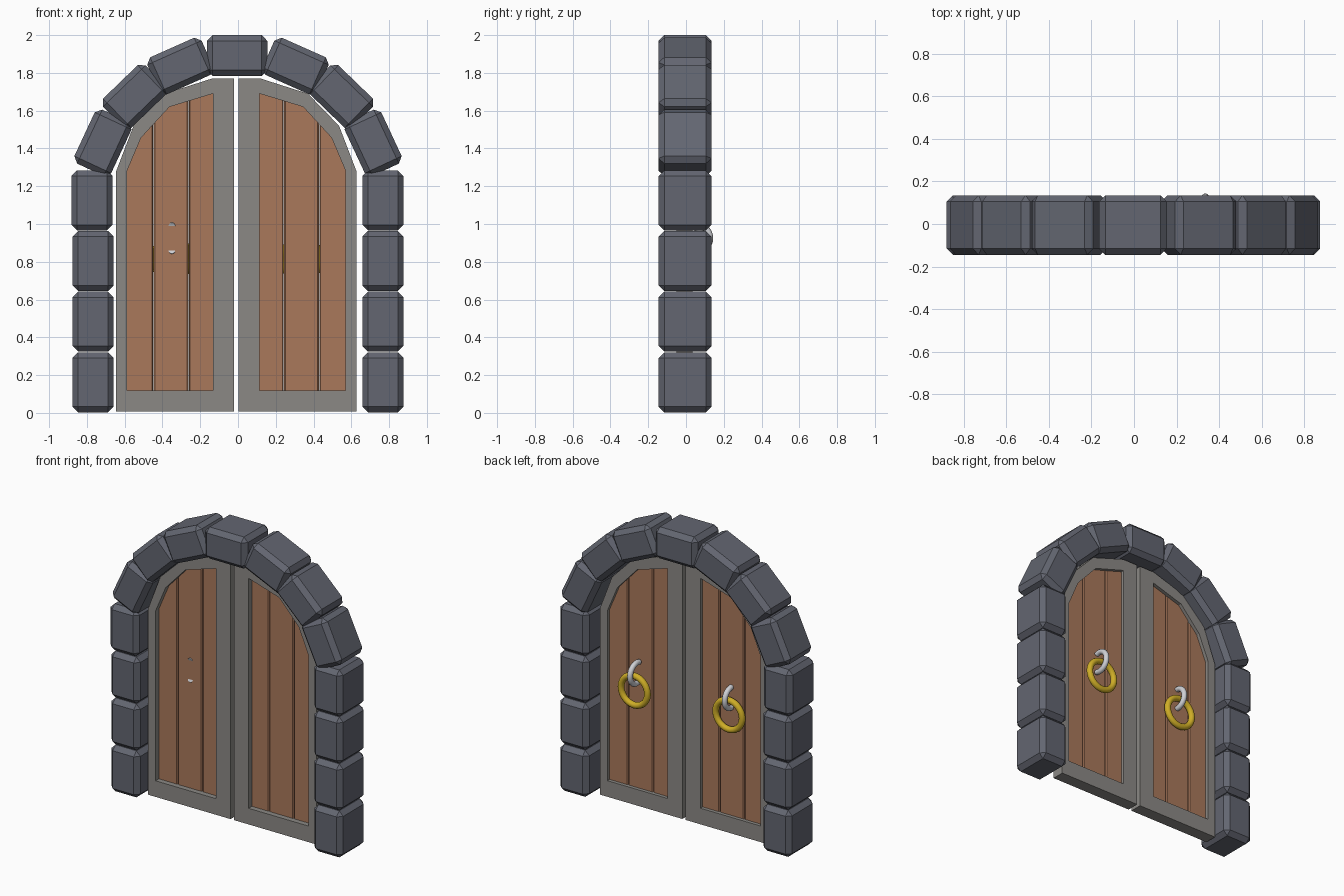
import bpy, bmesh, math
from mathutils import Matrix, Vector

if "Cube" in bpy.data.objects:
    bpy.data.objects.remove(bpy.data.objects["Cube"])


def material(name, rgb):
    m = bpy.data.materials.new(name)
    m.diffuse_color = (*rgb, 1)
    m.use_nodes = True
    m.node_tree.nodes["Principled BSDF"].inputs["Base Color"].default_value = m.diffuse_color
    return m


STONE = material("slate_stone", (0.125, 0.133, 0.165))
TRIM = material("grey_trim", (0.26, 0.25, 0.235))
WOOD = material("brown_wood", (0.40, 0.19, 0.105))
SILVER = material("silver_metal", (0.62, 0.63, 0.66))
GOLD = material("gold_metal", (0.62, 0.42, 0.02))


def finish(bm, name, mat, bevel=0):
    bmesh.ops.recalc_face_normals(bm, faces=bm.faces)
    me = bpy.data.meshes.new(name)
    bm.to_mesh(me)
    bm.free()
    me.materials.append(mat)
    ob = bpy.data.objects.new(name, me)
    bpy.context.collection.objects.link(ob)
    if bevel:
        mod = ob.modifiers.new("chamfer", "BEVEL")
        mod.width = bevel
        mod.segments = 1
    return ob


def block(name, x, z, sx, sz, tilt=0):
    """Chamfered stone, tilted in the plane of the wall."""
    bm = bmesh.new()
    bmesh.ops.create_cube(bm, size=1)
    bm.transform(Matrix.Translation((x, -0.005, z))
                 @ Matrix.Rotation(math.radians(tilt), 4, 'Y')
                 @ Matrix.Diagonal((sx, 0.28, sz, 1)))
    return finish(bm, name, STONE, 0.03)


# Stone pillars and arch
for s, side in ((-1, "left"), (1, "right")):
    for i in range(4):
        off = 0.767 + (0.006 if i == 3 and s < 0 else 0)
        block(f"{side}_pillar_stone_{i}", s * off, 0.162 + i * 0.321, 0.218, 0.318)
    for i, (x, z, a) in enumerate(((0.715, 1.43, 65), (0.548, 1.675, 44), (0.305, 1.836, 24))):
        block(f"{side}_arch_stone_{i}", s * x, z, 0.315, 0.215, s * a)
block("keystone", -0.005, 1.892, 0.32, 0.216)

# Door outlines (right leaf); the left leaf is mirrored about the seam
OUTER = [(0.003, 0.008), (0.627, 0.008), (0.627, 1.28), (0.535, 1.52),
         (0.37, 1.69), (0.12, 1.77), (0.003, 1.77)]
INNER = [(0.115, 0.118), (0.57, 0.118), (0.57, 1.28), (0.495, 1.457),
         (0.345, 1.62), (0.22, 1.658), (0.115, 1.69)]
TOP = [(0.1, 1.708), (0.345, 1.635), (0.51, 1.465), (0.585, 1.28)]


def top_at(x):
    for (x0, z0), (x1, z1) in zip(TOP, TOP[1:]):
        if x <= x1:
            return z0 + (z1 - z0) * (x - x0) / (x1 - x0)
    return TOP[-1][1]


def leaf_frame(name, fx, y0, y1):
    bm = bmesh.new()
    rings = [[bm.verts.new((fx(x), y, z)) for x, z in loop]
             for y in (y0, y1) for loop in (OUTER, INNER)]
    n = len(OUTER)
    for a, b in ((0, 1), (2, 3), (0, 2), (1, 3)):
        for i in range(n):
            j = (i + 1) % n
            bm.faces.new((rings[a][i], rings[a][j], rings[b][j], rings[b][i]))
    finish(bm, name, TRIM)


def plank(name, fx, xa, xb, y0, y1):
    pts = [(xa, 0.1), (xb, 0.1), (xb, top_at(xb))]
    pts += [p for p in reversed(TOP) if xa + 0.001 < p[0] < xb - 0.001]
    pts.append((xa, top_at(xa)))
    bm = bmesh.new()
    f = bm.faces.new([bm.verts.new((fx(x), y0, z)) for x, z in pts])
    ext = bmesh.ops.extrude_face_region(bm, geom=[f])["geom"]
    bmesh.ops.translate(bm, vec=(0, y1 - y0, 0),
                        verts=[v for v in ext if isinstance(v, bmesh.types.BMVert)])
    finish(bm, name, WOOD, 0.007)


def tube(name, mat, centre, radius, thick, plane, a0, a1, seg, sides=12):
    """Round bar bent along an arc; closed when the arc is a full turn."""
    closed = abs(a1 - a0) >= 359
    bm = bmesh.new()
    rows = []
    for i in range(seg if closed else seg + 1):
        a = math.radians(a0 + (a1 - a0) * i / seg)
        u = Vector((0, math.cos(a), math.sin(a))) if plane == "yz" else \
            Vector((math.cos(a), 0, math.sin(a)))
        w = Vector((1, 0, 0)) if plane == "yz" else Vector((0, 1, 0))
        row = []
        for k in range(sides):
            t = 2 * math.pi * k / sides
            row.append(bm.verts.new(Vector(centre) + u * (radius + thick * math.cos(t))
                                    + w * thick * math.sin(t)))
        rows.append(row)
    for i in range(seg):
        r, q = rows[i], rows[(i + 1) % len(rows)]
        for k in range(sides):
            m = (k + 1) % sides
            bm.faces.new((r[k], r[m], q[m], q[k]))
    if not closed:
        bm.faces.new(rows[0])
        bm.faces.new(rows[-1])
    for f in bm.faces:
        f.smooth = len(f.verts) == 4
    finish(bm, name, mat)


# Door leaves with planks, and a hook and pull ring on the back of each
for side, fx, kx, ky in (("right", lambda x: x, 0.335, 0.056),
                         ("left", lambda x: -0.018 - x, -0.35, 0.012)):
    leaf_frame(f"{side}_door_frame", fx, -0.05, 0.035)
    cuts = (0.1, 0.243, 0.43, 0.585)
    for i in range(3):
        plank(f"{side}_door_plank_{i}", fx, cuts[i] + 0.001, cuts[i + 1] - 0.001, -0.014, 0.011)
    tube(f"{side}_hook", SILVER, (kx, ky, 0.925), 0.07, 0.018, "yz", -112, 112, 16)
    tube(f"{side}_pull_ring", GOLD, (kx, ky + 0.024, 0.815), 0.1, 0.021, "xz", 0, 360, 28)
